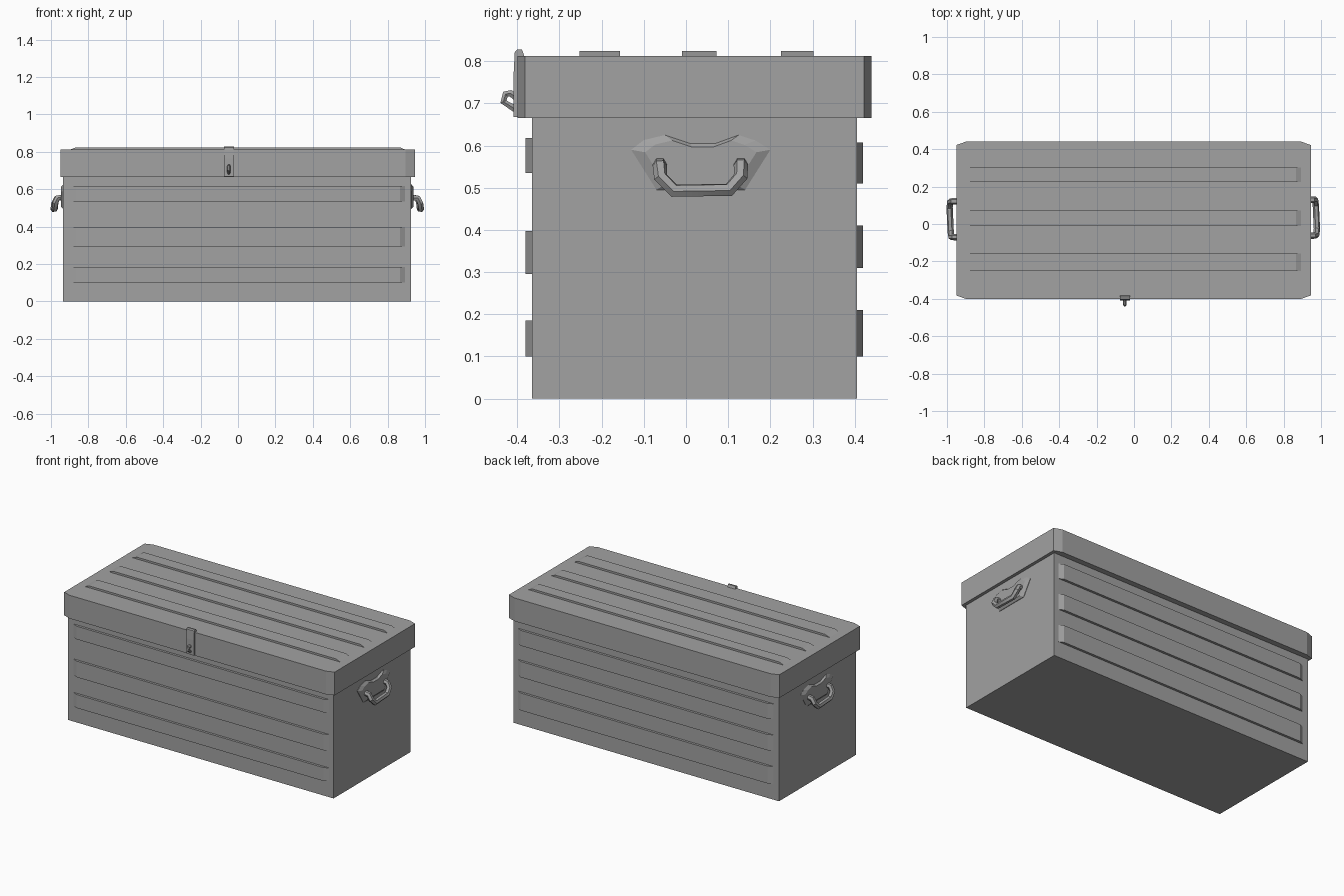
import bpy, bmesh, math
from mathutils import Vector, Matrix

cube = bpy.data.objects.get("Cube")
if cube:
    bpy.data.objects.remove(cube, do_unlink=True)

GREY = (0.36, 0.36, 0.36, 1)
grey = bpy.data.materials.new("plain_grey")
grey.use_nodes = True
grey.diffuse_color = GREY
grey.node_tree.nodes["Principled BSDF"].inputs["Base Color"].default_value = GREY


def add_object(name, bm):
    bmesh.ops.recalc_face_normals(bm, faces=bm.faces[:])
    mesh = bpy.data.meshes.new(name)
    bm.to_mesh(mesh)
    bm.free()
    mesh.materials.append(grey)
    obj = bpy.data.objects.new(name, mesh)
    bpy.context.collection.objects.link(obj)
    return obj


def loft(name, *rings):
    """Closed solid through rings of equal point count."""
    bm = bmesh.new()
    loops = [[bm.verts.new(p) for p in ring] for ring in rings]
    for a, b in zip(loops, loops[1:]):
        for i in range(len(a)):
            j = (i + 1) % len(a)
            bm.faces.new((a[i], a[j], b[j], b[i]))
    bm.faces.new(loops[0])
    bm.faces.new(loops[-1])
    return add_object(name, bm)


def tube(name, points, radius):
    """Six-sided bar along a path, turned into a mesh."""
    curve = bpy.data.curves.new(name, "CURVE")
    curve.dimensions = "3D"
    curve.bevel_depth = radius
    curve.bevel_resolution = 1
    curve.use_fill_caps = True
    spline = curve.splines.new("POLY")
    spline.points.add(len(points) - 1)
    for point, co in zip(spline.points, points):
        point.co = (*co, 1)
    curve.materials.append(grey)
    obj = bpy.data.objects.new(name, curve)
    bpy.context.collection.objects.link(obj)
    bpy.ops.object.select_all(action="DESELECT")
    obj.select_set(True)
    bpy.context.view_layer.objects.active = obj
    bpy.ops.object.convert(target="MESH")
    bpy.ops.object.shade_smooth_by_angle(angle=math.radians(35))
    return bpy.context.view_layer.objects.active


# Trunk body
X0, X1, Y0, Y1 = -0.935, 0.925, -0.365, 0.405
footprint = [(X0, Y0), (X1, Y0), (X1, Y1), (X0, Y1)]
loft("trunk_body", *[[(x, y, z) for x, y in footprint] for z in (0, 0.67)])

# Lid with clipped corners
LX0, LX1, LY0, LY1 = -0.95, 0.945, -0.40, 0.44
CX, CY = 0.05, 0.018
LID_BOTTOM, LID_TOP = 0.665, 0.812
outline = [(LX0 + CX, LY0), (LX1 - CX, LY0), (LX1, LY0 + CY), (LX1, LY1 - CY),
           (LX1 - CX, LY1), (LX0 + CX, LY1), (LX0, LY1 - CY), (LX0, LY0 + CY)]
loft("lid", *[[(x, y, z) for x, y in outline] for z in (LID_BOTTOM, LID_TOP)])


# Raised ribs with ramped ends
def rib(name, across, normal, level, low, high, height):
    across, normal = Vector(across), Vector(normal)

    def ring(left, right, h):
        return [Vector((x, 0, 0)) + across * v + normal * (level + h)
                for x, v in ((left, low), (right, low), (right, high), (left, high))]

    loft(name, ring(-0.9, 0.895, -0.001), ring(-0.865, 0.865, height))


for low, high in ((0.10, 0.185), (0.295, 0.397), (0.535, 0.618)):
    rib("front_rib", (0, 0, 1), (0, -1, 0), -Y0, low, high, 0.015)
for low, high in ((0.10, 0.21), (0.31, 0.41), (0.51, 0.607)):
    rib("back_rib", (0, 0, 1), (0, 1, 0), Y1, low, high, 0.015)
for low, high in ((-0.252, -0.157), (-0.01, 0.072), (0.225, 0.302)):
    rib("lid_rib", (0, 1, 0), (0, 0, 1), LID_TOP, low, high, 0.012)

# Side handle: pillowed back plate and bent bar
plate = [(-0.13, 0.59), (-0.07, 0.495), (0.14, 0.495), (0.20, 0.59), (0.165, 0.612),
         (0.125, 0.625), (0.07, 0.605), (0.01, 0.605), (-0.05, 0.625), (-0.10, 0.613)]
MID_Y, MID_Z = 0.035, 0.56


def plate_ring(x, scale):
    return [(x, MID_Y + (y - MID_Y) * scale, MID_Z + (z - MID_Z) * scale) for y, z in plate]


left_plate = loft("left_handle_plate", plate_ring(0.92, 1), plate_ring(0.928, 1),
                  plate_ring(0.939, 0.8))
left_handle = tube("left_handle", [
    (0.925, -0.062, 0.556), (0.962, -0.062, 0.552), (0.974, -0.060, 0.525),
    (0.978, -0.028, 0.493), (0.972, 0.102, 0.495), (0.968, 0.130, 0.527),
    (0.956, 0.130, 0.554), (0.925, 0.130, 0.556)], 0.017)

# Same handle turned half round for the other end
pivot = Vector((-0.004, 0.03, 0))
turn = Matrix.Translation(pivot) @ Matrix.Rotation(math.pi, 4, "Z") @ Matrix.Translation(-pivot)
for source in (left_plate, left_handle):
    other = source.copy()
    other.data = source.data.copy()
    other.name = source.name.replace("left", "right")
    other.data.transform(turn)
    bpy.context.collection.objects.link(other)

# Hasp strap hooked over the lid edge
strap = [(-0.399, 0.668), (-0.409, 0.668), (-0.409, 0.765), (-0.406, 0.822), (-0.400, 0.828),
         (-0.389, 0.828), (-0.383, 0.811), (-0.399, 0.811)]
loft("hasp_strap", *[[(x, y, z) for y, z in strap] for x in (-0.076, -0.022)])

# Staple loop for a padlock
tube("hasp_staple", [(-0.049, y, z) for y, z in (
    (-0.404, 0.715), (-0.416, 0.724), (-0.428, 0.722), (-0.433, 0.704), (-0.404, 0.686))], 0.009)
